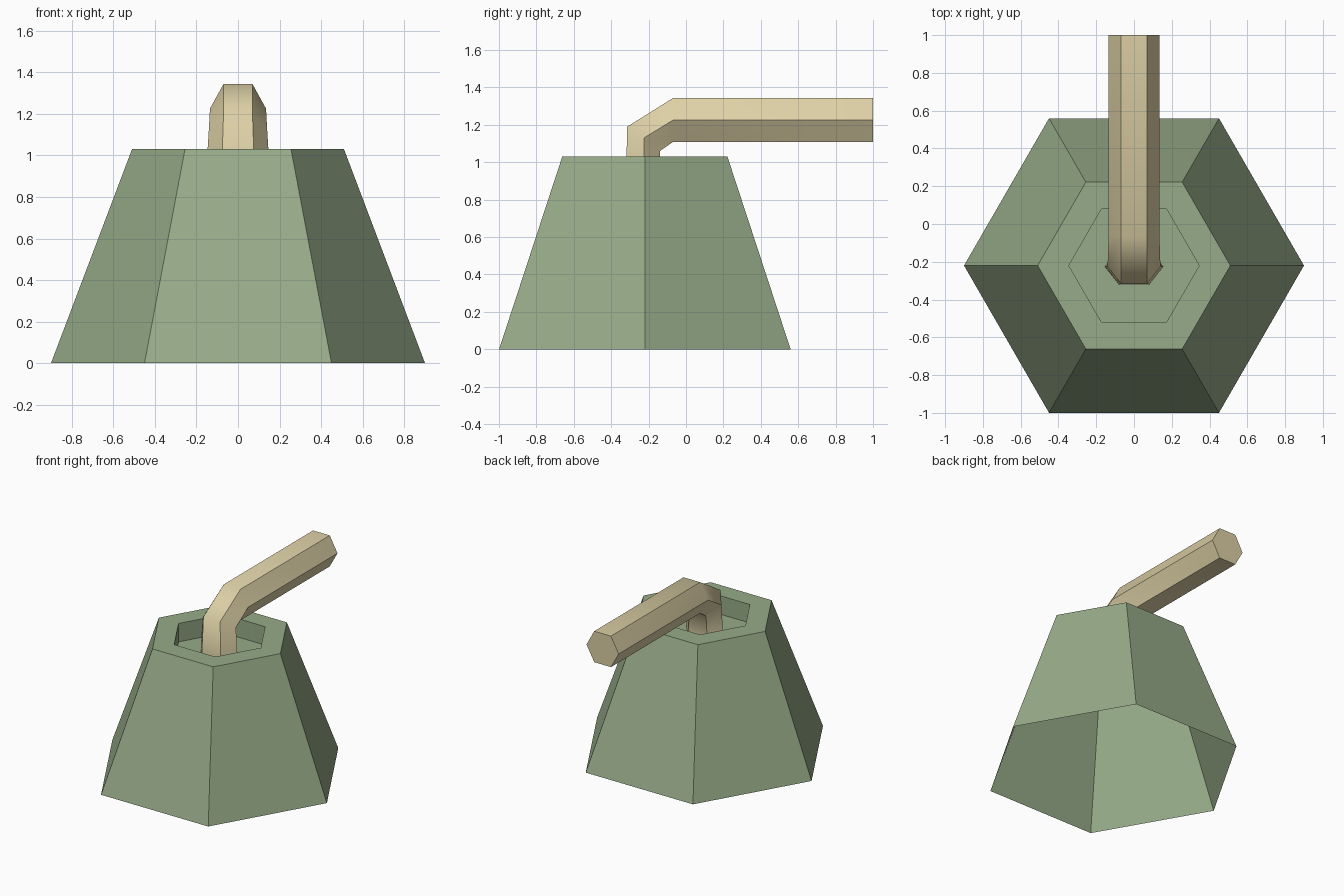
import bpy, bmesh, math

if "Cube" in bpy.data.objects:
    bpy.data.objects.remove(bpy.data.objects["Cube"])


def material(name, rgb):
    m = bpy.data.materials.new(name)
    m.diffuse_color = (*rgb, 1.0)
    m.use_nodes = True
    m.node_tree.nodes["Principled BSDF"].inputs["Base Color"].default_value = m.diffuse_color
    return m


def loft(name, rings, mat, smooth=False):
    """Skin a series of six-sided rings and cap the last one; the first stays open."""
    bm = bmesh.new()
    loops = [[bm.verts.new(p) for p in ring] for ring in rings]
    for a, b in zip(loops, loops[1:]):
        for i in range(6):
            j = (i + 1) % 6
            f = bm.faces.new((a[i], a[j], b[j], b[i]))
            f.smooth = smooth
    bm.faces.new(loops[-1])
    # keep lengthwise corners and the cap crisp, let the bend shade smoothly
    if smooth:
        for a, b in zip(loops, loops[1:]):
            for va, vb in zip(a, b):
                bm.edges.get((va, vb)).smooth = False
        for e in bm.faces[:] and [e for e in bm.edges if all(v in loops[-1] for v in e.verts)]:
            e.smooth = False
    mesh = bpy.data.meshes.new(name)
    bm.to_mesh(mesh)
    bm.free()
    mesh.materials.append(mat)
    ob = bpy.data.objects.new(name, mesh)
    bpy.context.collection.objects.link(ob)
    return ob


CY = -0.22  # y centre of the body


def hexagon(r, z):
    return [(r * math.cos(i * math.pi / 3), CY + r * math.sin(i * math.pi / 3), z)
            for i in range(6)]


def section(flat, wide, outer, mid, inner):
    """Six-sided pipe section from outer, middle and inner (y, z) points."""
    return [(flat, *outer), (wide, *mid), (flat, *inner),
            (-flat, *inner), (-wide, *mid), (-flat, *outer)]


# Tapered hexagonal body: open underneath, rim on top, recessed floor
loft("body", [hexagon(0.9, 0), hexagon(0.51, 1.03),
              hexagon(0.345, 1.03), hexagon(0.345, 0.89)],
     material("green", (0.31, 0.41, 0.25)))

# Bent pipe rising from the recess and running to the back
loft("pipe", [
    section(0.08, 0.155, (-0.32, 0.89), (-0.225, 0.89), (-0.14, 0.89)),
    section(0.07, 0.14, (-0.315, 1.19), (-0.225, 1.13), (-0.14, 1.06)),
    section(0.07, 0.135, (-0.07, 1.343), (-0.07, 1.225), (-0.07, 1.108)),
    section(0.07, 0.135, (1.0, 1.343), (1.0, 1.225), (1.0, 1.108)),
], material("tan", (0.72, 0.63, 0.38)), smooth=True)
